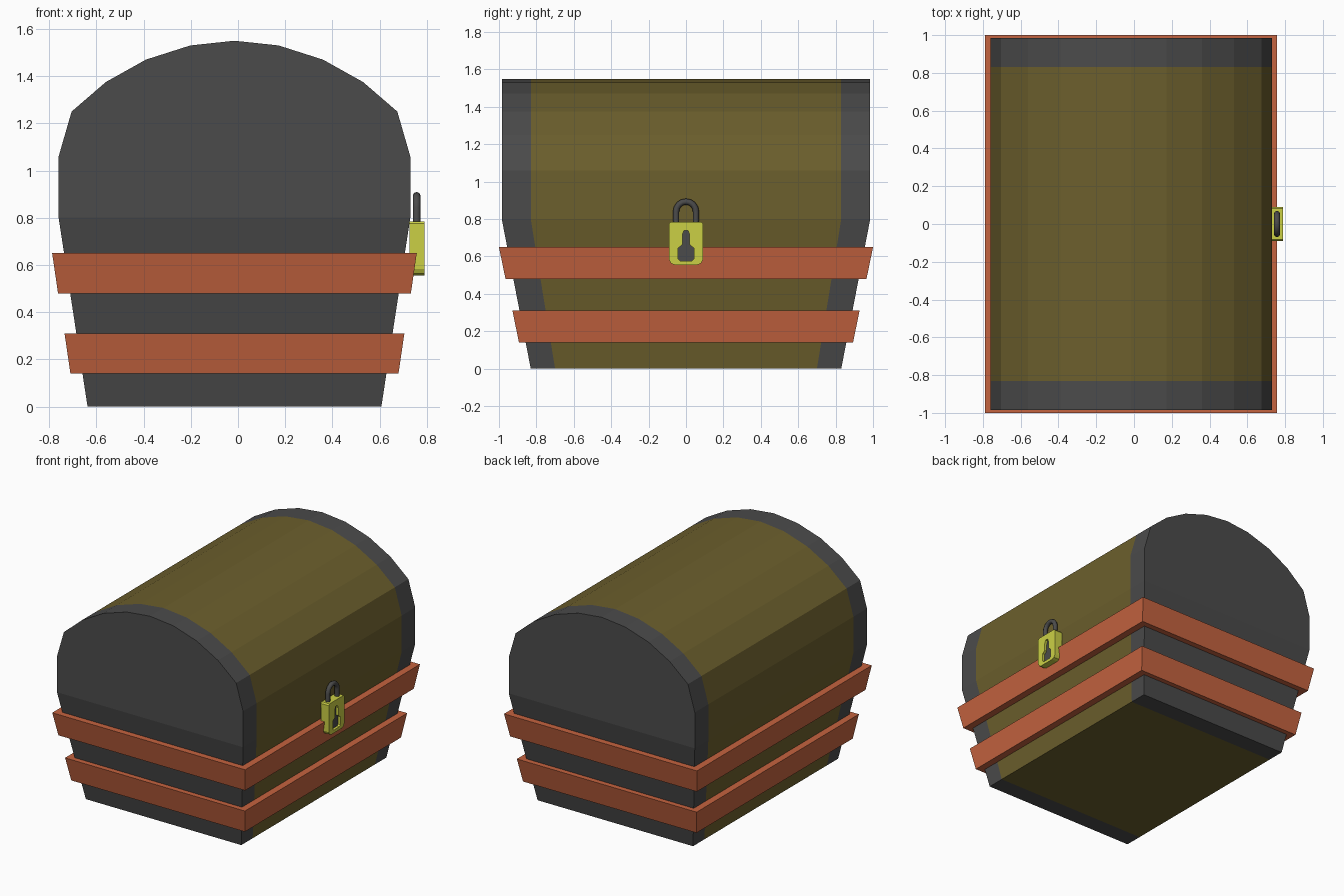
import bpy, bmesh, math

if "Cube" in bpy.data.objects:
    bpy.data.objects.remove(bpy.data.objects["Cube"])

CX = -0.015  # chest centre; the padlock sticks out on +x


def material(name, rgb):
    m = bpy.data.materials.new(name)
    m.diffuse_color = (*rgb, 1)
    m.use_nodes = True
    m.node_tree.nodes["Principled BSDF"].inputs["Base Color"].default_value = m.diffuse_color
    return m


iron = material("dark_iron", (0.07, 0.07, 0.07))
wood = material("wood", (0.15, 0.115, 0.026))
copper = material("copper", (0.56, 0.125, 0.05))
brass = material("brass", (0.60, 0.63, 0.06))


def make(name, verts, faces, mat):
    me = bpy.data.meshes.new(name)
    me.from_pydata(verts, [], faces)
    bm = bmesh.new()
    bm.from_mesh(me)
    bmesh.ops.recalc_face_normals(bm, faces=bm.faces)
    bm.to_mesh(me)
    bm.free()
    me.materials.append(mat)
    ob = bpy.data.objects.new(name, me)
    bpy.context.collection.objects.link(ob)
    return ob


def prism_x(name, outline, x0, x1, mat):
    """Extrude a (y, z) outline along x."""
    n = len(outline)
    verts = [(x, y, z) for x in (x0, x1) for y, z in outline]
    faces = [(i, (i + 1) % n, n + (i + 1) % n, n + i) for i in range(n)]
    faces += [tuple(range(n)), tuple(range(n, 2 * n))]
    return make(name, verts, faces, mat)


# Half of the chest section (x offset, z), mirrored into a closed loop
half = [(0.6225, 0), (0.745, 0.8), (0.745, 1.06), (0.69, 1.25),
        (0.545, 1.375), (0.375, 1.47), (0.187, 1.53)]
section = half + [(0, 1.55)] + [(-x, z) for x, z in reversed(half)]
N = len(section)


def flare(bottom, top, z):
    return bottom + (top - bottom) * min(z / 0.8, 1)


def chest_slice(name, ya, yb, mat, cap_ends):
    """Skin between two flared sections given as (y at floor, y at rim)."""
    verts = [(CX + x, flare(*y, z), z) for y in (ya, yb) for x, z in section]
    faces = [(i, (i + 1) % N, N + (i + 1) % N, N + i) for i in range(N)]
    if cap_ends:
        for o in (0, N):
            faces.append((o, o + 1, o + N - 2, o + N - 1))
            faces.append(tuple(range(o + 1, o + N - 1)))
    return make(name, verts, faces, mat)


# Wooden middle and iron ends
chest_slice("wood_body", (-0.70, -0.83), (0.70, 0.83), wood, False)
chest_slice("front_end", (-0.83, -0.985), (-0.70, -0.83), iron, True)
chest_slice("back_end", (0.70, 0.83), (0.83, 0.985), iron, True)


def band(name, z0, z1, low, high):
    """Flared rectangular ring; low and high are outer half sizes in x, y."""
    t = 0.055
    loops = [(low, z0, 0), (high, z1, 0), (high, z1, t), (low, z0, t)]
    verts = [(CX + sx * (s[0] - d), sy * (s[1] - d), z) for s, z, d in loops
             for sx, sy in ((-1, -1), (1, -1), (1, 1), (-1, 1))]
    faces = [(4 * k + i, 4 * k + (i + 1) % 4,
              4 * ((k + 1) % 4) + (i + 1) % 4, 4 * ((k + 1) % 4) + i)
             for k in range(4) for i in range(4)]
    return make(name, verts, faces, copper)


# Copper straps
band("upper_band", 0.48, 0.65, (0.7475, 0.965), (0.7725, 1.0))
band("lower_band", 0.14, 0.31, (0.695, 0.893), (0.72, 0.928))


def mirrored(right):
    return right + [(-y, z) for y, z in reversed(right)]


# Padlock body with a recessed keyhole
lock = prism_x("padlock_body", mirrored([(0.06, 0.555), (0.08, 0.563), (0.09, 0.583),
               (0.09, 0.775), (0.082, 0.785)]), 0.726, 0.79, brass)
keyhole = mirrored([(0.032, 0.577), (0.042, 0.587), (0.042, 0.645), (0.02, 0.662),
                    (0.02, 0.715), (0.01, 0.74)])
cutter = prism_x("keyhole_cutter", keyhole, 0.77, 0.82, iron)
cutter.hide_render = True
cutter.display_type = 'WIRE'
cut = lock.modifiers.new("keyhole", 'BOOLEAN')
cut.operation = 'DIFFERENCE'
cut.object = cutter
prism_x("keyhole_back", keyhole, 0.76, 0.772, iron)

# Padlock shackle: bent round bar
arc = [(0.053 * math.cos(a), 0.84 + 0.053 * math.sin(a))
       for a in (math.pi * k / 8 for k in range(9))]
path = [(0.053, 0.76)] + arc + [(-0.053, 0.76)]
curve = bpy.data.curves.new("padlock_shackle", 'CURVE')
curve.dimensions = '3D'
curve.bevel_depth = 0.0165
curve.bevel_resolution = 2
curve.use_fill_caps = True
spline = curve.splines.new('POLY')
spline.points.add(len(path) - 1)
for p, (y, z) in zip(spline.points, path):
    p.co = (0.757, y, z, 1)
curve.materials.append(iron)
bpy.context.collection.objects.link(bpy.data.objects.new("padlock_shackle", curve))
